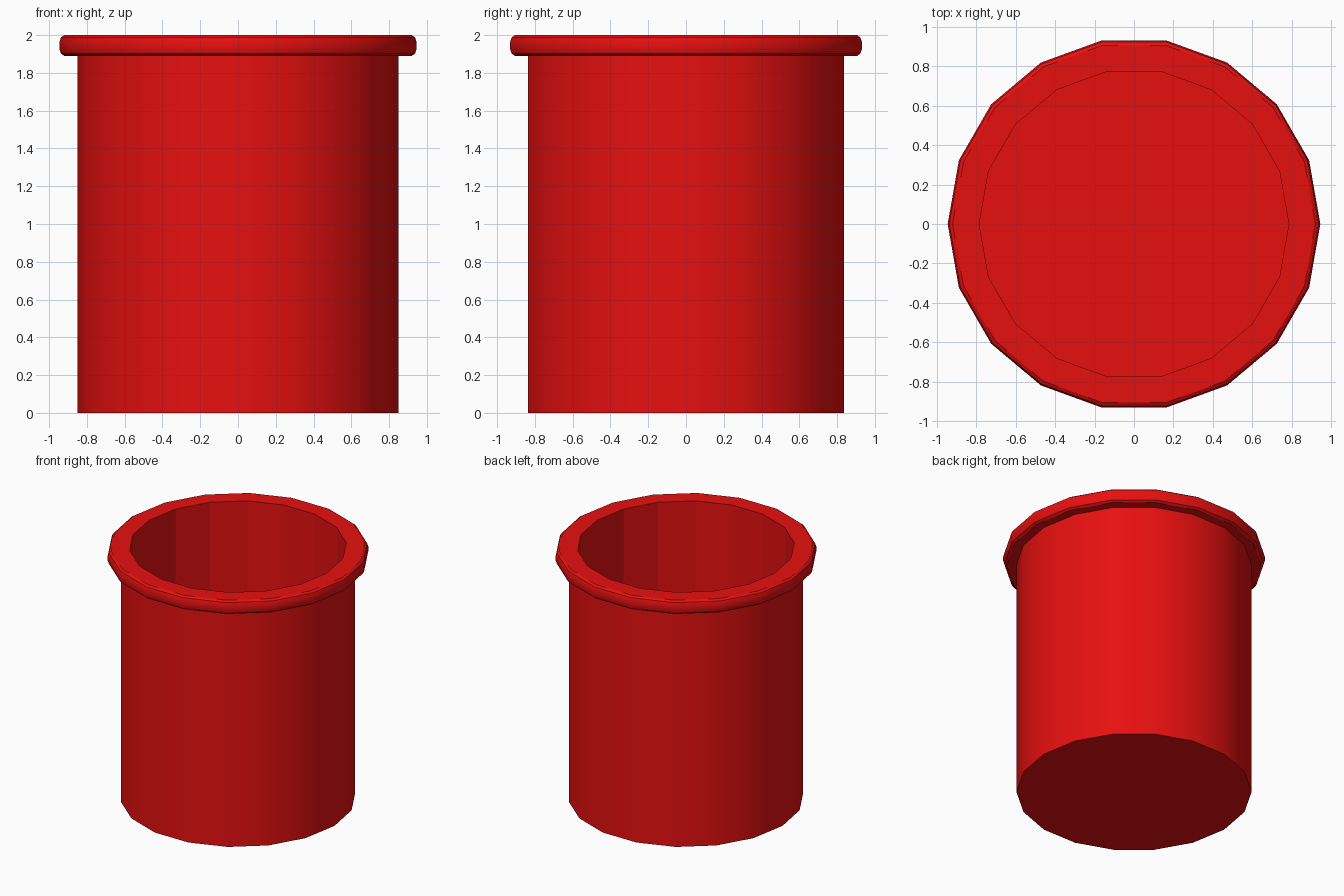
import bpy, bmesh, math

if "Cube" in bpy.data.objects:
    bpy.data.objects.remove(bpy.data.objects["Cube"])

SIDES = 18

red = bpy.data.materials.new("red")
red.diffuse_color = (0.8, 0.005, 0.005, 1)
red.use_nodes = True
red.node_tree.nodes["Principled BSDF"].inputs["Base Color"].default_value = red.diffuse_color


def lathe(name, profile, flat_from=None):
    """Revolve (radius, z) points; radius 0 at an end closes it with one flat cap."""
    bm = bmesh.new()
    rings = []
    for r, z in profile:
        rings.append([bm.verts.new((r * math.cos(a), r * math.sin(a), z))
                      for a in (2 * math.pi * i / SIDES for i in range(SIDES))])
    for k in range(len(rings) - 1):
        a, b = rings[k], rings[k + 1]
        for i in range(SIDES):
            j = (i + 1) % SIDES
            bm.faces.new((a[i], a[j], b[j], b[i]))
    # floor inside and underside
    bm.faces.new(rings[0])
    bm.faces.new(rings[-1])
    bmesh.ops.recalc_face_normals(bm, faces=bm.faces)
    mesh = bpy.data.meshes.new(name)
    bm.to_mesh(mesh)
    bm.free()
    mesh.materials.append(red)
    obj = bpy.data.objects.new(name, mesh)
    bpy.context.collection.objects.link(obj)
    bpy.context.view_layer.objects.active = obj
    obj.select_set(True)
    bpy.ops.object.shade_smooth_by_angle(angle=math.radians(35))
    # flat facets on the inner wall
    for p in mesh.polygons:
        c = p.center
        if p.normal.x * c.x + p.normal.y * c.y < -0.1:
            p.use_smooth = False
    return obj


# open cup: outer wall, rounded rim, inner wall
lathe("cup", [
    (0.85, 0), (0.85, 1.89),
    (0.92, 1.89), (0.937, 1.902), (0.945, 1.925),
    (0.945, 1.965), (0.937, 1.988), (0.92, 2.0),
    (0.785, 2.0), (0.785, 0.065),
])
